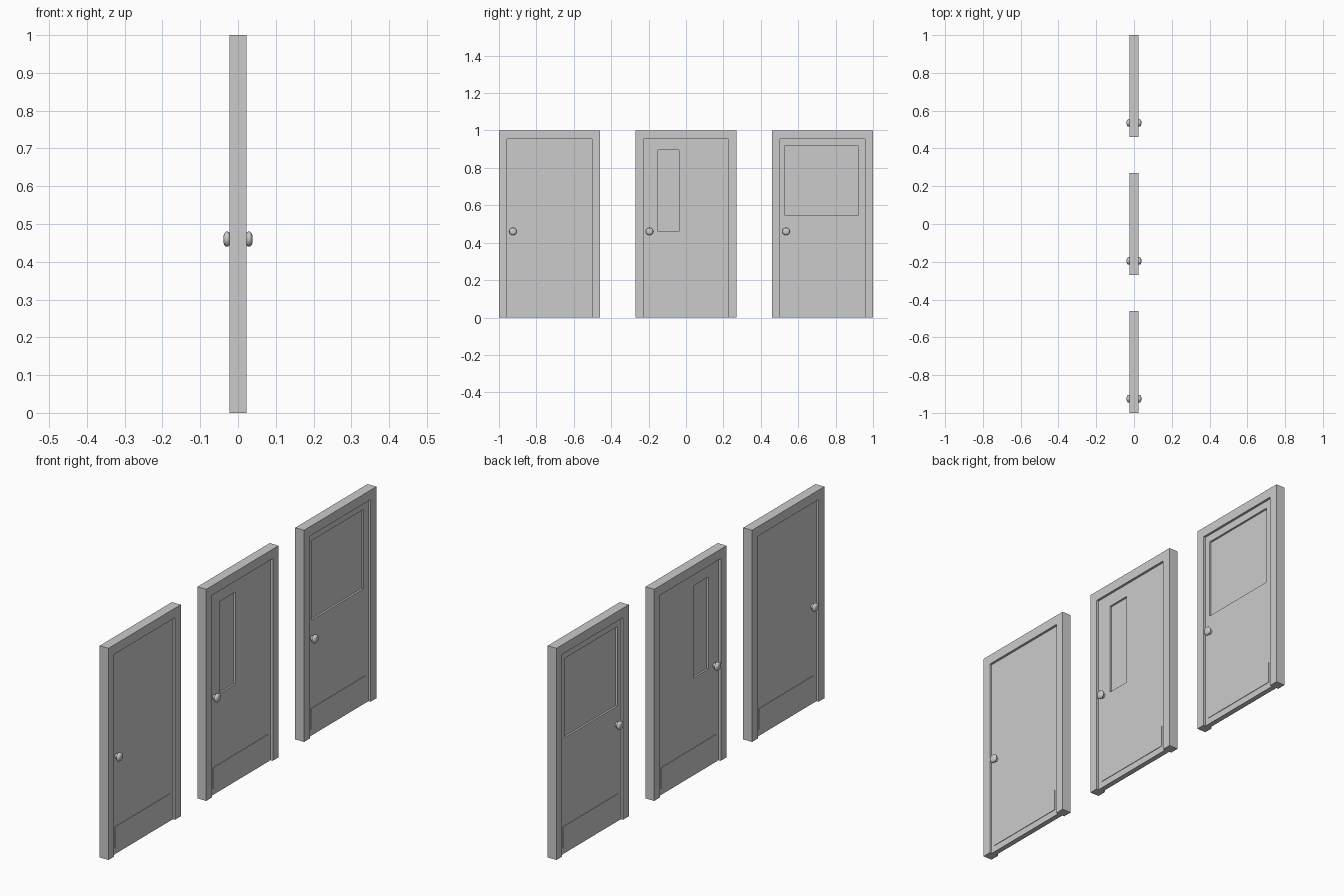
import bpy
import bmesh
from math import radians, cos, sin, pi

if "Cube" in bpy.data.objects:
    bpy.data.objects.remove(bpy.data.objects["Cube"])

grey = bpy.data.materials.new("plain grey")
grey.use_nodes = True
grey.diffuse_color = (0.6, 0.6, 0.6, 1)
grey.node_tree.nodes["Principled BSDF"].inputs["Base Color"].default_value = (0.6, 0.6, 0.6, 1)

HALF_FRAME, HALF_LEAF, HALF_GLASS = 0.023, 0.012, 0.003
HALF_WIDTH, HALF_OPENING, LINTEL = 0.27, 0.227, 0.955
KNOB_Y, KNOB_Z = -0.195, 0.46


def finish(name, bm, y):
    bmesh.ops.recalc_face_normals(bm, faces=bm.faces)
    mesh = bpy.data.meshes.new(name)
    bm.to_mesh(mesh)
    bm.free()
    mesh.materials.append(grey)
    obj = bpy.data.objects.new(name, mesh)
    obj.location.y = y
    bpy.context.collection.objects.link(obj)
    return obj


def prism(name, outline, half, y):
    """Extrude a (y, z) outline symmetrically along x."""
    bm = bmesh.new()
    face = bm.faces.new([bm.verts.new((-half, a, b)) for a, b in outline])
    out = bmesh.ops.extrude_face_region(bm, geom=[face])
    moved = [v for v in out["geom"] if isinstance(v, bmesh.types.BMVert)]
    bmesh.ops.translate(bm, verts=moved, vec=(2 * half, 0, 0))
    return finish(name, bm, y)


def rect(y0, y1, z0, z1):
    return [(y0, z0), (y1, z0), (y1, z1), (y0, z1)]


def ring_prism(name, outer, inner, half, y):
    """Rectangular slab with a rectangular hole right through it."""
    bm = bmesh.new()
    loops = [[bm.verts.new((x, a, b)) for a, b in pts]
             for pts, x in ((outer, -half), (inner, -half), (inner, half), (outer, half))]
    for k in range(4):
        here, after = loops[k], loops[(k + 1) % 4]
        for i in range(4):
            j = (i + 1) % 4
            bm.faces.new((here[i], here[j], after[j], after[i]))
    return finish(name, bm, y)


def knob(name, side, y, steps=24):
    """Lathe a short stem and a rounded, slightly flattened grip."""
    profile = [(HALF_LEAF, 0.011), (0.021, 0.011), (0.0225, 0.016), (0.025, 0.0192),
               (0.029, 0.0202), (0.033, 0.019), (0.0365, 0.015), (0.0385, 0.009)]
    bm = bmesh.new()
    rings = [[bm.verts.new((side * x, KNOB_Y + r * cos(2 * pi * i / steps),
                            KNOB_Z + r * sin(2 * pi * i / steps)))
              for i in range(steps)] for x, r in profile]
    for a, b in zip(rings, rings[1:]):
        for i in range(steps):
            j = (i + 1) % steps
            bm.faces.new((a[i], a[j], b[j], b[i]))
    bm.faces.new(rings[-1])
    obj = finish(name, bm, y)
    bpy.ops.object.select_all(action="DESELECT")
    obj.select_set(True)
    bpy.context.view_layer.objects.active = obj
    bpy.ops.object.shade_smooth_by_angle(angle=radians(40))


# Door types: name, position, window opening in the leaf
doors = [("solid_door", -0.73, None),
         ("narrow_window_door", 0.0, rect(-0.15, -0.037, 0.46, 0.895)),
         ("wide_window_door", 0.73, rect(-0.2, 0.19, 0.545, 0.92))]

for name, y, window in doors:
    # Door frame: two jambs and a lintel
    w, o = HALF_WIDTH, HALF_OPENING
    prism(name + "_frame", [(-w, 0), (-w, 1), (w, 1), (w, 0),
                            (o, 0), (o, LINTEL), (-o, LINTEL), (-o, 0)], HALF_FRAME, y)

    # Leaf, with a recessed pane where there is a window
    leaf = rect(-o, o, 0, LINTEL)
    if window:
        ring_prism(name + "_leaf", leaf, window, HALF_LEAF, y)
        prism(name + "_pane", window, HALF_GLASS, y)
    else:
        prism(name + "_leaf", leaf, HALF_LEAF, y)

    # Kick plates and knobs on both sides
    for side, label in ((1, "left"), (-1, "right")):
        plate = prism(f"{name}_{label}_kick_plate", rect(-0.205, 0.205, 0.03, 0.13), 0.0015, y)
        plate.location.x = side * (HALF_LEAF + 0.001)
        knob(f"{name}_{label}_knob", side, y)
